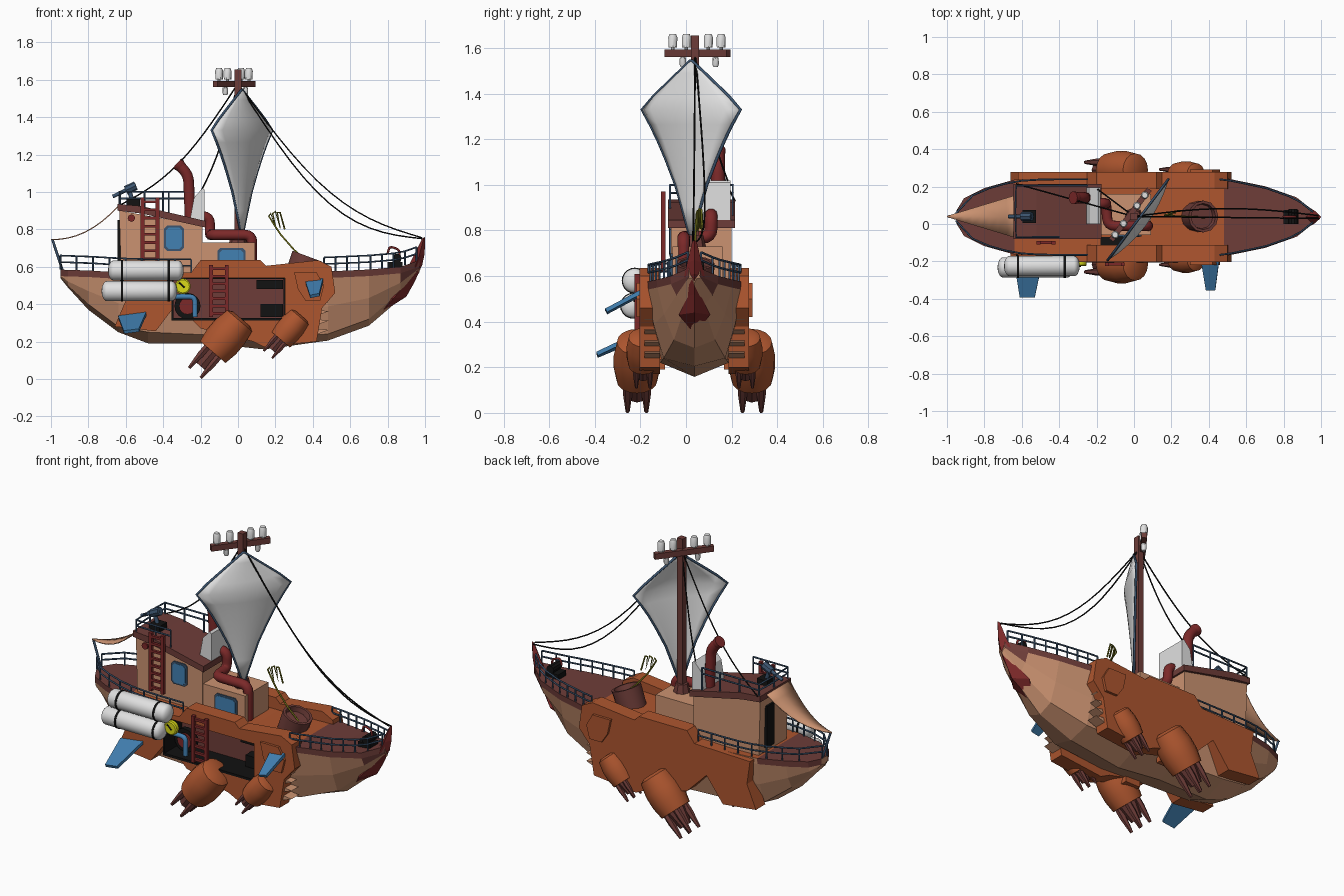
import bpy, bmesh, math
from mathutils import Vector

if "Cube" in bpy.data.objects:
    bpy.data.objects.remove(bpy.data.objects["Cube"])

CY = 0.037  # centre plane of the hull
def mat(name, c):
    m = bpy.data.materials.new(name); m.diffuse_color = (*c, 1); return m
TAN = mat("tan", (.60, .29, .165)); ORANGE = mat("orange", (.42, .092, .028))
BROWN = mat("maroon_brown", (.155, .046, .04)); RED = mat("dark_red", (.2, .022, .022))
WHITE = mat("white", (.75, .75, .75)); BLUE = mat("blue", (.055, .22, .45))
STEEL = mat("steel_blue", (.045, .09, .16)); BLACK = mat("black", (.006, .006, .006))
YELLOW = mat("yellow", (.7, .7, .01)); OLIVE = mat("olive", (.17, .17, .01))

def mesh(name, verts, faces, *mats, smooth=False, thick=0):
    me = bpy.data.meshes.new(name)
    me.from_pydata([tuple(v) for v in verts], [], faces)
    bm = bmesh.new(); bm.from_mesh(me)
    bmesh.ops.recalc_face_normals(bm, faces=bm.faces[:]); bm.to_mesh(me); bm.free()
    ob = bpy.data.objects.new(name, me); bpy.context.collection.objects.link(ob)
    for m in mats: me.materials.append(m)
    if smooth:
        bpy.ops.object.select_all(action='DESELECT')
        ob.select_set(True); bpy.context.view_layer.objects.active = ob
        bpy.ops.object.shade_smooth_by_angle(angle=math.radians(35))
    if thick:
        s = ob.modifiers.new("thickness", 'SOLIDIFY'); s.thickness = thick; s.offset = 0
    return ob

def prism(name, pts, y0, y1, m):  # x-z outline pushed along y
    n = len(pts)
    v = [(x, y, z) for y in (y0, y1) for x, z in pts]
    f = [list(range(n)), list(range(2*n-1, n-1, -1))]
    return mesh(name, v, f + [(i, (i+1) % n, n+(i+1) % n, n+i) for i in range(n)], m)

def box(name, x0, x1, y0, y1, z0, z1, m):
    return prism(name, [(x0, z0), (x1, z0), (x1, z1), (x0, z1)], y0, y1, m)

def loft(name, rings, *mats, smooth=False):  # closed rings joined and capped
    n = len(rings[0])
    f = [(a*n+i, a*n+(i+1) % n, (a+1)*n+(i+1) % n, (a+1)*n+i) for a in range(len(rings)-1) for i in range(n)]
    f += [list(range(n))[::-1], list(range((len(rings)-1)*n, len(rings)*n))]
    return mesh(name, [p for r in rings for p in r], f, *mats, smooth=smooth)

def lathe(name, prof, loc, d, m, seg=16):  # (radius, distance along d)
    q = Vector(d).to_track_quat('Z', 'Y'); loc = Vector(loc)
    return loft(name, [[loc + q @ Vector((r*math.cos(6.28319*i/seg), r*math.sin(6.28319*i/seg), h))
                        for i in range(seg)] for r, h in prof], m, smooth=True)

def tube(name, pts, r, m, res=2, cyclic=False):
    cu = bpy.data.curves.new(name, 'CURVE'); cu.dimensions = '3D'
    cu.bevel_depth = r; cu.bevel_resolution = res; cu.use_fill_caps = True
    sp = cu.splines.new('POLY'); sp.points.add(len(pts)-1); sp.use_cyclic_u = cyclic
    for p, c in zip(sp.points, pts): p.co = (*c, 1)
    cu.materials.append(m)
    ob = bpy.data.objects.new(name, cu); bpy.context.collection.objects.link(ob); return ob

def rounded(pts, k=.04):  # cut the corners of a path for pipe bends
    P = [Vector(p) for p in pts]; out = [P[0]]
    for a, b, c in zip(P, P[1:], P[2:]):
        s, e = b+(a-b).normalized()*k, b+(c-b).normalized()*k
        out += [s*(1-t)**2 + b*2*t*(1-t) + e*t*t for t in (0, .25, .5, .75, 1)]
    return out + [P[-1]]

# Hull: x, deck half width, deck z, chine half width, chine z, keel z
ST = [(-.95, .03, .585, .02, .55, .54), (-.91, .10, .583, .065, .50, .49), (-.80, .155, .58, .10, .40, .37),
      (-.64, .20, .57, .135, .28, .25), (-.48, .21, .565, .15, .25, .19), (-.15, .21, .565, .15, .235, .19),
      (.14, .21, .565, .15, .22, .158), (.48, .21, .575, .135, .24, .205), (.70, .165, .585, .09, .32, .285),
      (.87, .105, .60, .04, .47, .43), (.97, .025, .635, .01, .59, .57)]
rings = []
for x, w, z, wc, zc, zk in ST:
    half = [(w, z), (w-.002, z-.035), (.45*w+.55*wc+.01, (z+zc)/2-.02), (wc, zc)]
    rings.append([(x, CY+a, b) for a, b in half] + [(x, CY, zk)] + [(x, CY-a, b) for a, b in half[::-1]])
hull = loft("hull", rings, TAN, ORANGE, BROWN)
for p in hull.data.polygons:
    c, ends = p.center, abs(p.center.x+.08) > .56
    if p.normal.z > .8: p.material_index = 2 if ends else 1
    elif ends and abs(p.normal.x) < .9 and len(p.vertices) == 4:
        zt = max(hull.data.vertices[i].co.z for i in p.vertices)
        zd = min(hull.data.vertices[i].co.z for i in p.vertices)
        if zt > .56 and zt-zd < .09 and c.z > .54: p.material_index = 2

def deck(x):  # half width and height of the deck edge
    for a, b in zip(ST, ST[1:]):
        if x <= b[0]:
            t = (x-a[0])/(b[0]-a[0]); return a[1]+t*(b[1]-a[1]), a[2]+t*(b[2]-a[2])

# Armour plates on both sides
outline = [(-.62, .56), (-.60, .42), (-.66, .28), (-.44, .255), (-.33, .40), (-.2, .27), (.08, .2), (.14, .17),
           (.42, .2), (.45, .38), (.52, .46), (.50, .60), (.43, .635), (.15, .605), (.12, .635), (-.2, .635), (-.25, .57)]
front_plate = prism("front_armour", outline, CY-.24, CY-.15, ORANGE)
prism("back_armour", outline, CY+.15, CY+.24, ORANGE)
for s in (-1, 1):
    prism("armour_lug", [(.30, .57), (.42, .57), (.46, .5), (.44, .42), (.36, .42), (.32, .48)], CY+s*.23, CY+s*.255, ORANGE)
    for k in range(5):  # gill wedges
        z = .25+.05*k
        prism("gill", [(.40, z-.02), (.485, z+.012), (.40, z+.022)], CY+s*.15, CY+s*.22, TAN)

# Open engine room
cutter = box("room_cutter", -.35, .25, -.4, -.03, .32, .54, BLACK); cutter.hide_render = True
cutter.hide_viewport = False; cutter.display_type = 'WIRE'
for ob in (hull, front_plate):
    b = ob.modifiers.new("room", 'BOOLEAN'); b.operation = 'DIFFERENCE'; b.object = cutter; b.solver = 'EXACT'
box("room_back", -.35, .25, -.04, -.032, .32, .54, BROWN)
for n, a in (("floor", (-.355, .255, -.207, -.03, .312, .326)), ("ceiling", (-.35, .25, -.18, -.03, .534, .54)),
             ("left_wall", (-.355, -.344, -.207, -.03, .32, .54)), ("right_wall", (.244, .25, -.19, -.03, .32, .54))):
    box("room_"+n, *a, BLACK)
box("machine", .12, .24, -.10, -.04, .33, .40, BLACK); box("upper_machine", .10, .24, -.12, -.04, .48, .53, BLACK)
tube("blue_pipe", rounded([(-.34, -.17, .44), (-.23, -.17, .44), (-.23, -.17, .33)], .03), .014, BLUE)
lathe("flywheel", [(.07, 0), (.07, .03)], (-.27, -.09, .39), (0, -1, 0), BLACK)
lathe("flywheel_hub", [(.045, 0), (.045, .04)], (-.27, -.09, .39), (0, -1, 0), RED)
lathe("gauge", [(.042, 0), (.042, .02), (.035, .025)], (-.295, -.2, .495), (0, -1, 0), YELLOW)
tube("gauge_needle", [(-.315, -.226, .515), (-.285, -.226, .488)], .004, BLACK)

# Thrusters and nozzles
for s in (-1, 1):
    for x, z, k, off in ((-.07, .22, 1, .252), (.275, .265, .72, .225)):
        d = Vector((-.65, 0, -.76)).normalized(); p = Vector((x, CY+s*off, z)); u = Vector((.76, 0, -.65)).normalized()
        lathe("thruster", [(.06*k, -.135*k), (.088*k, -.12*k), (.102*k, -.04*k), (.102*k, .03*k), (.09*k, .1*k), (.05*k, .1*k)], p, d, ORANGE)
        lathe("nozzle", [(.06*k, .095*k), (.035*k, .20*k), (.03*k, .2*k)], p, d, BROWN, 8)
        for i in range(4):
            o = (u*math.cos(i*1.571+.785) + Vector((0, 1, 0))*math.sin(i*1.571+.785))*.058*k
            lathe("nozzle_finger", [(.02*k, .09*k), (.02*k, .15*k), (.009*k, .247*k)], p+o, d, BROWN, 6)
        box("thruster_mount", x-.05*k, x+.05*k, min(CY+s*.13, p.y), max(CY+s*.13, p.y), z-.03, z+.05, ORANGE)

# Side fins, front only
for q in ([(-.64, -.2, .33), (-.49, -.2, .35), (-.53, -.39, .26), (-.61, -.39, .25)],
          [(.36, -.2, .52), (.455, -.2, .53), (.435, -.35, .45), (.385, -.35, .44)]):
    mesh("side_fin", q, [(0, 1, 2, 3)], BLUE, thick=.018)

# Gas tanks with straps
cap = [(math.sin(a)*.054, .03-.03*math.cos(a)) for a in (.1, .5, .9, 1.25, 1.57)]
for x, y, z in ((-.695, -.225, .58), (-.73, -.232, .47)):
    lathe("gas_tank", cap + [(r, .405-h) for r, h in cap[::-1]], (x, y, z), (1, 0, 0), WHITE, 20)
    for sx in (-.62, -.37):
        lathe("tank_strap", [(.057, -.006), (.057, .006)], (sx, y, z), (1, 0, 0), BLACK, 20)
for sx in (-.62, -.37): box("tank_bracket", sx-.01, sx+.01, -.21, -.15, .44, .56, BLACK)

# Cabins
prism("rear_cabin", [(-.625, .56), (-.19, .56), (-.19, .82), (-.635, .90)], -.065, .20, TAN)
prism("rear_roof", [(-.645, .90), (-.645, .935), (-.52, .925), (-.175, .845), (-.175, .81), (-.52, .885)], -.08, .215, BROWN)
box("front_cabin", -.19, .09, -.06, .16, .56, .73, TAN)
box("door", -.645, -.62, .08, .15, .60, .85, BLACK)
for x0, x1, z0, z1, y in ((-.395, -.29, .685, .82, -.065), (-.11, .04, .59, .70, -.06)):
    c = .015
    def octa(g): return [(x0-g+c, z0-g), (x1+g-c, z0-g), (x1+g, z0-g+c), (x1+g, z1+g-c), (x1+g-c, z1+g), (x0-g+c, z1+g), (x0-g, z1+g-c), (x0-g, z0-g+c)]
    prism("window_frame", octa(0), y-.007, y, STEEL); prism("window_glass", octa(-.01), y-.01, y, BLUE)
prism("porthole", [(-.57+.02*math.cos(a*.7854), .86+.02*math.sin(a*.7854)) for a in range(8)], -.075, -.06, RED)
prism("white_hood", [(-.255, .86), (-.235, .97), (-.19, 1.02), (-.178, 1.01), (-.178, .82)], .0, .195, WHITE)

# Ladders
for x0, x1, y, z0, z1, n in ((-.51, -.43, -.10, .62, .97, 8), (-.145, -.06, -.215, .33, .61, 7)):
    for x in (x0, x1): box("ladder_rail", x-.01, x+.01, y-.01, y+.01, z0, z1, RED)
    for i in range(n):
        z = z0+(i+.5)*(z1-z0)/n; box("ladder_rung", x0, x1, y-.008, y+.008, z-.007, z+.007, RED)
box("deck_hatch", -.18, -.05, -.17, -.07, .56, .569, BLACK)

# Exhaust pipes
tube("tall_pipe", rounded([(-.315, .14, 1.145), (-.265, .14, 1.09), (-.255, .14, .84)]), .03, RED, 3)
lathe("pipe_mouth", [(.027, 0), (.034, .02), (.034, .035)], (-.30, .14, 1.13), (-.6, 0, .55), RED)
tube("bent_pipe", rounded([(-.22, .11, .87), (-.15, .11, .87), (-.15, .11, .77), (-.14, -.01, .77), (.075, -.01, .77), (.075, -.01, .57)]), .028, RED, 3)

# Mast, crossarm, insulators
MX, MY = .0, .04
box("mast", MX-.018, MX+.018, MY-.018, MY+.018, .56, 1.655, BROWN)
lathe("mast_base", [(.05, 0), (.035, .06)], (MX, MY, .72), (0, 0, 1), BROWN, 8)
A, N = Vector((.6, .8, 0)), Vector((.8, -.6, 0))
C = Vector((-.02, .05, 1.577))
mesh("crossarm", [C+A*a*.17+N*b*.015+Vector((0, 0, c*.017)) for a in (-1, 1) for b in (-1, 1) for c in (-1, 1)],
     [(0, 1, 3, 2), (4, 6, 7, 5), (0, 4, 5, 1), (2, 3, 7, 6), (0, 2, 6, 4), (1, 5, 7, 3)], BROWN)
for t, s in ((-.135, 1), (.06, 1), (.13, 1), (-.06, 1), (.10, -1), (-.08, -1)):
    k = 1 if s > 0 else .7
    lathe("insulator", [(.008, .01), (.008, .025*k), (.02*k, .025*k), (.021*k, .07*k), (.015*k, .085*k)], C+A*t, (0, 0, s), WHITE, 10)

# Kite-shaped sail with trim
prof = [(1.545, .004), (1.49, .075), (1.44, .14), (1.385, .21), (1.33, .27), (1.265, .225), (1.2, .185), (1.115, .14), (1.0, .085), (.9, .05), (.78, .01)]
def sail(z, w, t):
    return Vector((MX+.005, MY-.005, z)) + A*w*t + N*(.02+.05*(1-t*t)*w/.27)
T = [i/4-1 for i in range(9)]
mesh("sail", [sail(z, w, t) for z, w in prof for t in T],
     [(a*9+i, a*9+i+1, a*9+i+10, a*9+i+9) for a in range(len(prof)-1) for i in range(8)], WHITE, smooth=True, thick=.006)
tube("sail_trim", [sail(z, w, -1) for z, w in prof] + [sail(z, w, 1) for z, w in prof[::-1]], .007, STEEL, 1, True)

# Rigging cables
for end, sag in (((.985, .03, .755), .17), ((.985, .045, .75), .23), ((-.63, .215, .93), .10), ((-.2, .19, 1.0), .06)):
    a, b = Vector((MX, MY, 1.58)), Vector(end)
    tube("cable", [a.lerp(b, i/14)-Vector((0, -.04*(sag == .23)*math.sin(math.pi*i/14), sag*math.sin(math.pi*i/14))) for i in range(15)], .004, BLACK, 1)

# Railings along the deck edge
for x0, x1, sides in ((-.95, -.25, (-1, 1)), (.46, .955, (-1, 1))):
    for s in sides:
        n = 9; pts = []
        for i in range(n):
            x = x0+(x1-x0)*i/(n-1); w, z = deck(x); pts.append(Vector((x, CY+s*(w-.008), z)))
            tube("rail_post", [pts[-1], pts[-1]+Vector((0, 0, .075))], .005, STEEL, 1)
        for h in (.04, .075): tube("deck_rail", [p+Vector((0, 0, h)) for p in pts], .005, STEEL, 1)
# Roof railing
rp = [Vector(p) for p in ((-.40, -.07, .895), (-.50, -.07, .92), (-.63, -.07, .93), (-.635, .07, .93), (-.63, .205, .93), (-.50, .205, .92), (-.37, .205, .89), (-.25, .205, .865))]
for p in rp: tube("roof_post", [p, (p.x, p.y, 1.0)], .005, STEEL, 1)
for z in (.965, 1.0): tube("roof_rail", [(p.x, p.y, z) for p in rp], .005, STEEL, 1)

# Roof spyglass on a black stand
box("spyglass_stand", -.595, -.525, .005, .075, .92, .96, BLACK)
tube("spyglass_post", [(-.56, .04, .94), (-.58, .04, 1.0)], .012, STEEL)
tube("spyglass", [(-.67, .04, .975), (-.545, .04, 1.035)], .01, STEEL)
lathe("spyglass_body", [(.024, 0), (.024, .06)], (-.60, .04, 1.008), (.9, 0, .43), STEEL, 8)

# Stern awning and pole
R = [((i/8), Vector((-1+.365*i/8, .04, .745+.185*(i/8)**2.2))) for i in range(9)]
mesh("awning", [p+Vector((0, .11*t*j+.003*j, 0)) for t, p in R for j in (-1, 0, 1)],
     [(a*3+i, a*3+i+1, a*3+i+4, a*3+i+3) for a in range(8) for i in (0, 1)], TAN, smooth=True, thick=.006)
tube("awning_pole", [(-.935, .04, .57), (-.992, .04, .745)], .007, STEEL)

# Stem figure at the bow: z, back x, front x, half width
loft("bow_stem", [[(b, CY, z), ((b+f)/2, CY+w, z), (f, CY, z+.01), ((b+f)/2, CY-w, z)] for z, b, f, w in
     ((.36, .75, .79, .012), (.43, .76, .90, .07), (.51, .86, .945, .03), (.60, .91, .985, .045), (.66, .94, .998, .032), (.75, .985, 1.0, .01))], RED)
# Bow winch and davit
box("winch", .80, .88, .0, .075, .59, .625, BLACK)
lathe("winch_drum", [(.025, 0), (.025, .08)], (.85, 0, .645), (0, 1, 0), BLACK, 10)
tube("davit", rounded([(.86, .04, .60), (.865, .04, .69), (.81, .04, .71), (.80, .04, .67)], .02), .006, RED)

# Tilted deck barrel and olive whip antenna
lathe("deck_barrel", [(.08, -.08), (.085, .06), (.07, .06), (.065, .03)], (.35, .04, .60), (.35, 0, .94), BROWN, 12)
ant = [(.38, .62), (.30, .69), (.23, .77), (.19, .83), (.165, .87), (.175, .885), (.205, .80), (.185, .885), (.20, .895), (.225, .81), (.21, .89), (.225, .89), (.25, .80)]
tube("whip_antenna", [(x, .035+.003*i, z) for i, (x, z) in enumerate(ant)], .005, OLIVE, 1)

for m in bpy.data.materials:
    if m.users and not m.is_grease_pencil:
        m.use_nodes = True
        m.node_tree.nodes["Principled BSDF"].inputs["Base Color"].default_value = m.diffuse_color
